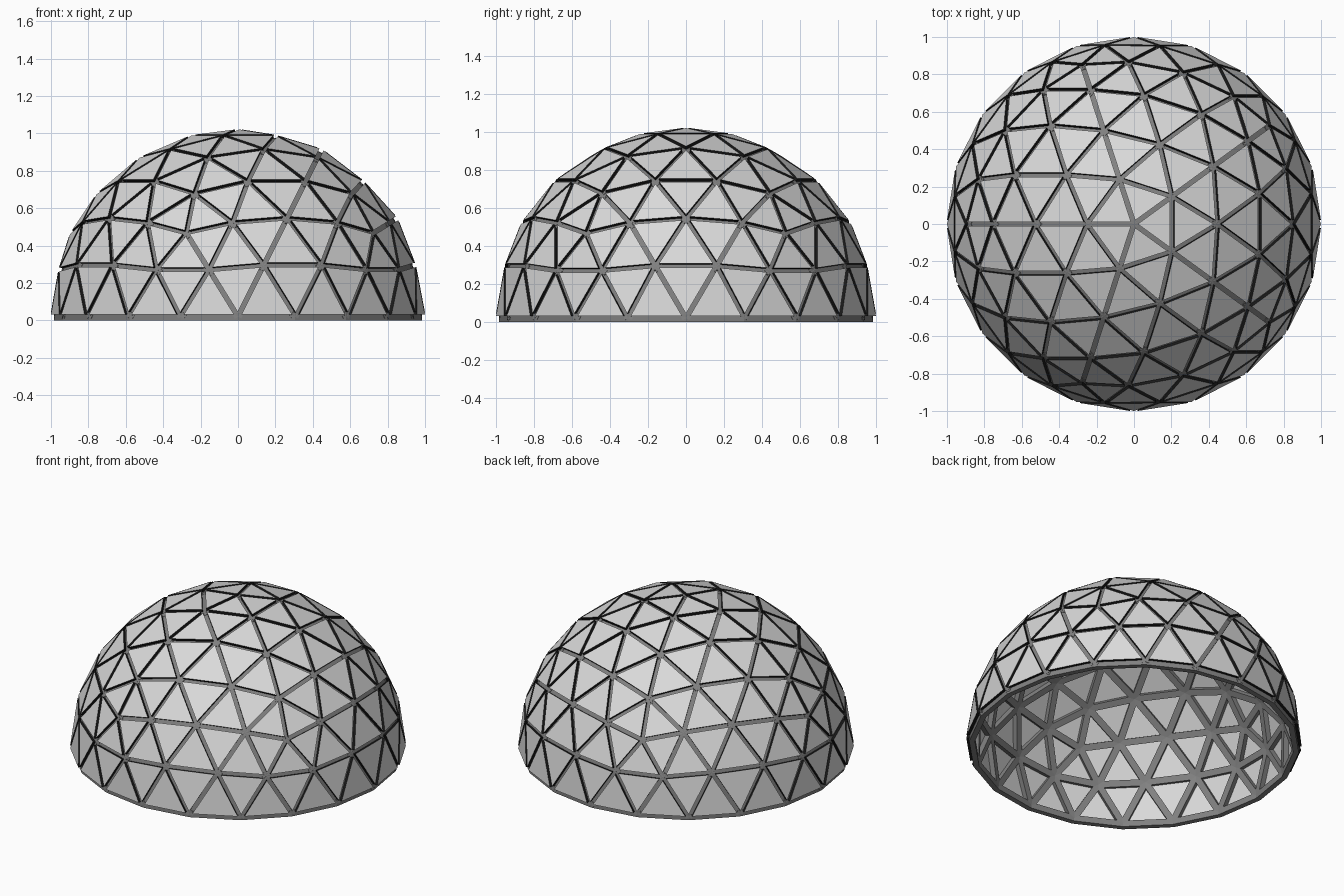
import bpy, bmesh, math
from mathutils import Matrix, Vector

if "Cube" in bpy.data.objects:
    bpy.data.objects.remove(bpy.data.objects["Cube"])

LIFT = 0.02                      # dome centre height = half the strut width
STRUT_W, STRUT_IN, STRUT_OUT = 0.04, 0.95, 0.984
PANEL_IN, PANEL_OUT, INSET = 0.984, 1.004, 0.012


def material(name, v):
    m = bpy.data.materials.new(name)
    m.diffuse_color = (v, v, v, 1)
    m.use_nodes = True
    m.node_tree.nodes["Principled BSDF"].inputs["Base Color"].default_value = m.diffuse_color
    return m


def make_object(name, bm, mats):
    bmesh.ops.recalc_face_normals(bm, faces=bm.faces)
    bmesh.ops.translate(bm, verts=bm.verts, vec=(0, 0, LIFT))
    me = bpy.data.meshes.new(name)
    bm.to_mesh(me)
    bm.free()
    for m in mats:
        me.materials.append(m)
    ob = bpy.data.objects.new(name, me)
    bpy.context.collection.objects.link(ob)
    return ob


def prism(bm, inner, outer, side_mat=0):
    """Close two matching outlines into a solid."""
    a = [bm.verts.new(p) for p in inner]
    b = [bm.verts.new(p) for p in outer]
    bm.faces.new(a[::-1])
    bm.faces.new(b)
    n = len(a)
    for i in range(n):
        j = (i + 1) % n
        bm.faces.new((a[i], a[j], b[j], b[i])).material_index = side_mat


def inset_triangle(pts, d):
    """Shrink a triangle towards its incentre so every edge moves in by d."""
    p, q, r = pts
    a, b, c = (q - r).length, (r - p).length, (p - q).length
    centre = (p * a + q * b + r * c) / (a + b + c)
    radius = (q - p).cross(r - p).length / (a + b + c)
    return [centre + (v - centre) * (1 - d / radius) for v in pts]


light_grey = material("light_grey_panel", 0.70)
mid_grey = material("mid_grey_frame", 0.22)
black = material("black_gasket", 0.01)

# Guide: upper half of a sphere, one corner ridge pointing to -x
guide = bmesh.new()
bmesh.ops.create_icosphere(guide, subdivisions=3, radius=1)
lower = [f for f in guide.faces if f.calc_center_median().z < 0]
bmesh.ops.delete(guide, geom=lower, context='FACES')
ring = [v for v in guide.verts if 0.9 < v.co.z < 0.99]
top = max(ring, key=lambda v: v.co.z)
turn = math.pi - math.atan2(top.co.y, top.co.x)
bmesh.ops.rotate(guide, verts=guide.verts, cent=(0, 0, 0),
                 matrix=Matrix.Rotation(turn, 3, 'Z'))

# Struts: one mitred beam per guide edge
frame = bmesh.new()
for e in guide.edges:
    p, q = (v.co.copy() for v in e.verts)
    side = (q - p).cross(p + q).normalized() * STRUT_W / 2
    prism(frame, *[[p * r - side, q * r - side, q * r + side, p * r + side]
                   for r in (STRUT_IN, STRUT_OUT)])
make_object("frame_struts", frame, [mid_grey])

# Panels: one raised plate per guide face, black around its rim
panels = bmesh.new()
for f in guide.faces:
    pts = [v.co.copy() for v in f.verts]
    prism(panels, *[inset_triangle([p * r for p in pts], INSET)
                    for r in (PANEL_IN, PANEL_OUT)], side_mat=1)
make_object("dome_panels", panels, [light_grey, black])
guide.free()
